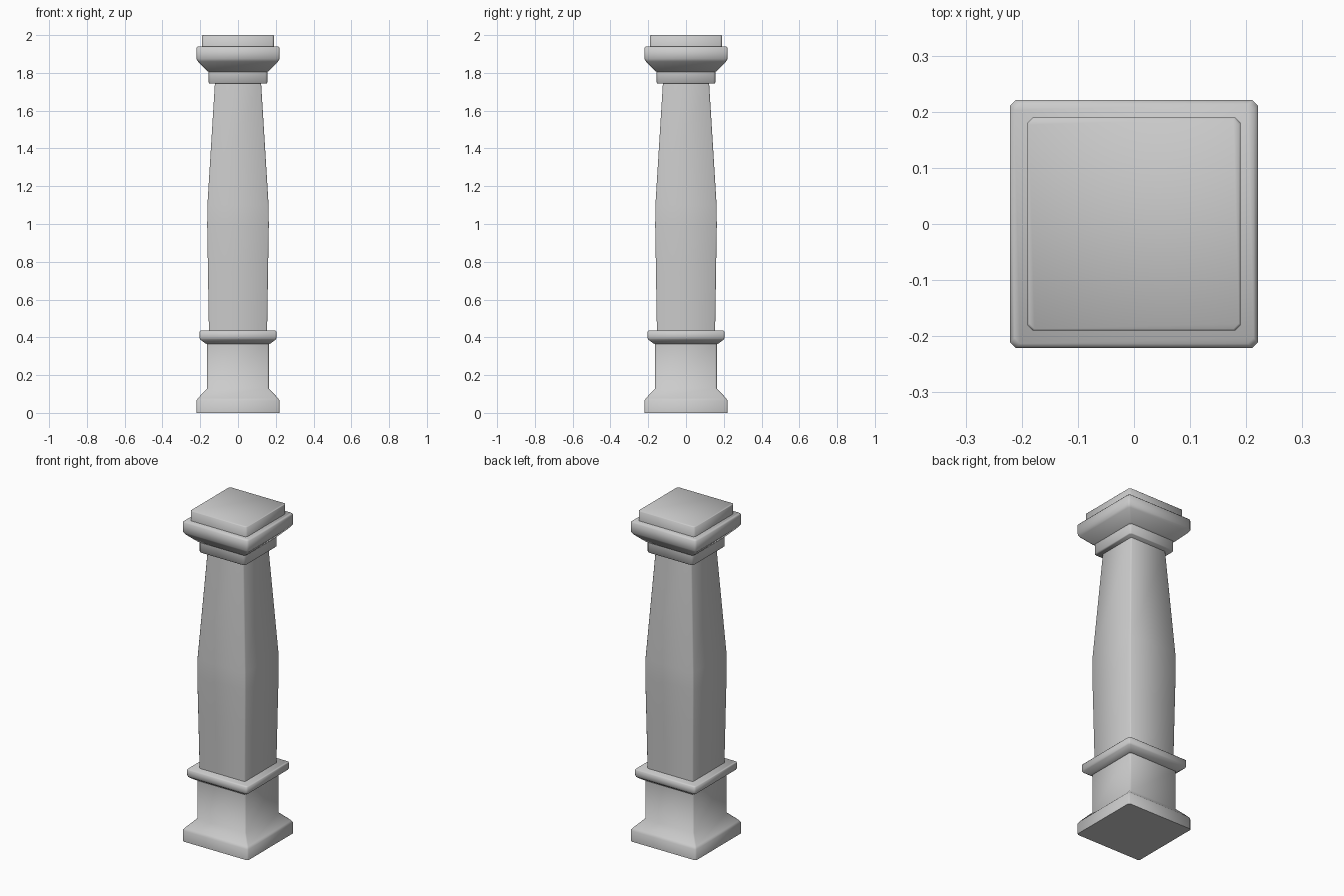
import bpy, bmesh, math

if "Cube" in bpy.data.objects:
    bpy.data.objects.remove(bpy.data.objects["Cube"])


def square_loft(name, profile, chamfer):
    """Stack chamfered-square rings (half width, height) into a closed solid."""
    bm = bmesh.new()
    rings = []
    for w, z in profile:
        c = w - chamfer
        pts = [(c, -w), (w, -c), (w, c), (c, w), (-c, w), (-w, c), (-w, -c), (-c, -w)]
        rings.append([bm.verts.new((x, y, z)) for x, y in pts])
    for low, high in zip(rings, rings[1:]):
        for i in range(8):
            j = (i + 1) % 8
            bm.faces.new((low[i], low[j], high[j], high[i]))
    bm.faces.new(rings[0][::-1])
    bm.faces.new(rings[-1])
    bmesh.ops.recalc_face_normals(bm, faces=bm.faces)
    mesh = bpy.data.meshes.new(name)
    bm.to_mesh(mesh)
    bm.free()
    obj = bpy.data.objects.new(name, mesh)
    bpy.context.collection.objects.link(obj)
    bpy.ops.object.select_all(action='DESELECT')
    obj.select_set(True)
    bpy.context.view_layer.objects.active = obj
    bpy.ops.object.shade_smooth_by_angle(angle=math.radians(50))
    return obj


# Pedestal: plinth, sloped shoulder, die and projecting moulding
square_loft("pedestal", [
    (0.22, 0.0), (0.22, 0.065), (0.212, 0.078), (0.163, 0.13), (0.163, 0.365),
    (0.172, 0.367), (0.2, 0.388), (0.204, 0.397), (0.204, 0.43), (0.199, 0.435),
], 0.008)

# Shaft: gently swelling, then tapering to the neck
square_loft("shaft", [
    (0.154, 0.43), (0.159, 0.75), (0.163, 0.99), (0.162, 1.1), (0.122, 1.75),
], 0.006)

# Capital: collar, flared moulding and square slab
square_loft("capital", [
    (0.151, 1.743), (0.155, 1.748), (0.155, 1.805), (0.163, 1.81), (0.212, 1.86),
    (0.221, 1.875), (0.221, 1.932), (0.213, 1.94),
], 0.01)

# Top block
square_loft("top_block", [(0.19, 1.93), (0.19, 1.997), (0.187, 2.0)], 0.01)
